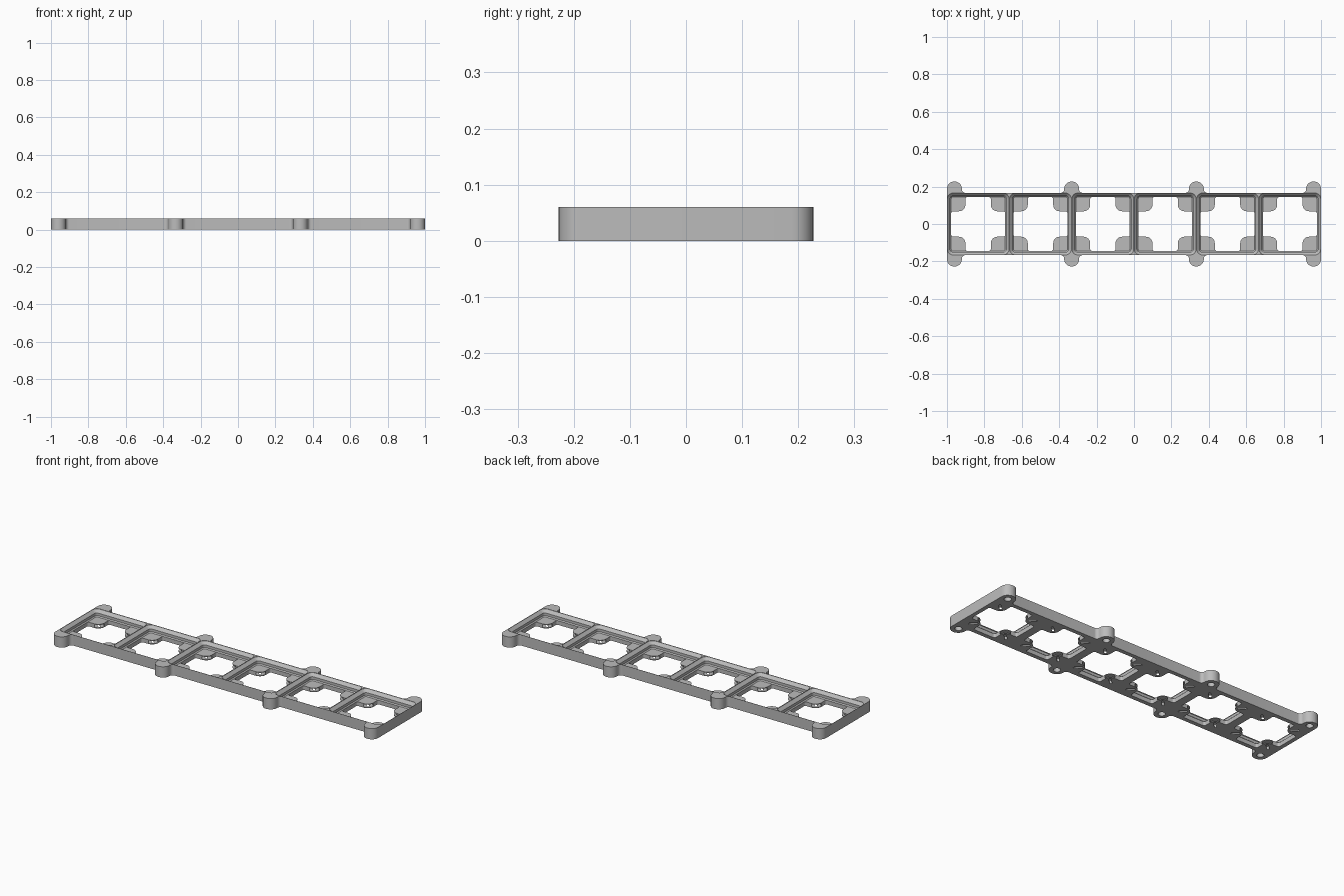
import bpy, bmesh, math
from mathutils import Vector, Matrix

old = bpy.data.objects.get("Cube")
if old:
    bpy.data.objects.remove(old, do_unlink=True)

PITCH, HALF_Y, TOP, FLOOR = 1 / 3, 1 / 6, 0.06, 0.023
cells = [(i - 2.5) * PITCH for i in range(6)]

grey = bpy.data.materials.new("plain grey")
grey.diffuse_color = (0.5, 0.5, 0.5, 1)
grey.use_nodes = True
grey.node_tree.nodes["Principled BSDF"].inputs["Base Color"].default_value = (0.5, 0.5, 0.5, 1)


def rounded(corners, steps=8):
    """Closed outline from (x, y, radius) corners, each replaced by an arc."""
    out = []
    for i, (x, y, r) in enumerate(corners):
        p = Vector((x, y))
        a = (Vector(corners[i - 1][:2]) - p).normalized()
        b = (Vector(corners[(i + 1) % len(corners)][:2]) - p).normalized()
        half = a.angle(b) / 2
        centre = p + (a + b).normalized() * (r / math.sin(half))
        start = p + a * (r / math.tan(half)) - centre
        end = p + b * (r / math.tan(half)) - centre
        sweep = start.angle_signed(end)
        for k in range(steps + 1):
            out.append(centre + Matrix.Rotation(-sweep * k / steps, 2) @ start)
    return out


def box_outline(hx, hy, r):
    return rounded([(hx, hy, r), (-hx, hy, r), (-hx, -hy, r), (hx, -hy, r)])


def loft(bm, rings, place=Matrix.Identity(4)):
    """Skin a stack of (outline, z) rings into a closed solid."""
    rows = [[bm.verts.new(place @ Vector((p.x, p.y, z))) for p in ring] for ring, z in rings]
    n = len(rows[0])
    for low, high in zip(rows, rows[1:]):
        for i in range(n):
            j = (i + 1) % n
            bm.faces.new((low[i], low[j], high[j], high[i]))
    bm.faces.new(rows[0][::-1])
    bm.faces.new(rows[-1])


def finish(name, bm):
    bmesh.ops.recalc_face_normals(bm, faces=bm.faces)
    mesh = bpy.data.meshes.new(name)
    bm.to_mesh(mesh)
    bm.free()
    mesh.materials.append(grey)
    obj = bpy.data.objects.new(name, mesh)
    bpy.context.collection.objects.link(obj)
    return obj


# Frame slab with rounded screw tabs along both long edges
tab, reach, tip, fillet = 0.04, 0.227, 0.039, 0.018
side = [(1, reach, tip), (1 - 2 * tab, reach, tip), (1 - 2 * tab, HALF_Y, fillet)]
for x in (PITCH, -PITCH):
    side += [(x + tab, HALF_Y, fillet), (x + tab, reach, tip),
             (x - tab, reach, tip), (x - tab, HALF_Y, fillet)]
side += [(-1 + 2 * tab, HALF_Y, fillet), (-1 + 2 * tab, reach, tip), (-1, reach, tip)]
slab = rounded(side + [(-x, -y, r) for x, y, r in side])
bm = bmesh.new()
loft(bm, [(slab, 0), (slab, TOP)])
frame = finish("baseplate_frame", bm)

# Stepped socket in each cell: chamfer, straight wall, chamfer
sockets = bmesh.new()
rim = HALF_Y - 0.0015
profile = [(0.0226, FLOOR), (0.0171, FLOOR + 0.0055), (0.0171, TOP - 0.0171),
           (0.0015, TOP - 0.0015), (0.0015, TOP + 0.01)]
for x in cells:
    rings = [(box_outline(HALF_Y - d, HALF_Y - d, 0.032 - d), z) for d, z in profile]
    loft(sockets, rings, Matrix.Translation((x, 0, 0)))

# Cross-shaped opening through the floor, leaving the corner pads
openings = bmesh.new()
edge, pad = 0.1438, 0.068
arm = [(edge, pad, 0.01), (pad, pad, 0.035), (pad, edge, 0.01)]
cross = []
for sx, sy in ((1, 1), (-1, 1), (-1, -1), (1, -1)):
    quarter = [(sx * x, sy * y, r) for x, y, r in arm]
    cross += quarter if sx * sy > 0 else quarter[::-1]
cross = rounded(cross)
for x in cells:
    loft(openings, [(cross, -0.01), (cross, FLOOR + 0.001)], Matrix.Translation((x, 0, 0)))

# Magnet slots entering each pad from its inner corner, with a release slit below
slots, slits = bmesh.new(), bmesh.new()
slot_shape = box_outline(0.047, 0.025, 0.0245)
slit_shape = box_outline(0.024, 0.006, 0.0058)
for x in cells:
    for sx in (1, -1):
        for sy in (1, -1):
            turn = Matrix.Rotation(math.atan2(sy, sx), 4, 'Z')
            spot = Matrix.Translation((x + sx * 0.103, sy * 0.103, 0)) @ turn
            loft(slots, [(slot_shape, 0.004), (slot_shape, 0.0195)],
                 spot @ Matrix.Translation((-0.022, 0, 0)))
            loft(slits, [(slit_shape, -0.01), (slit_shape, 0.008)], spot)

# Blind screw holes under the tabs
holes = bmesh.new()
hole = box_outline(0.018, 0.018, 0.0178)
for x in (-1 + tab, -PITCH, PITCH, 1 - tab):
    for sy in (1, -1):
        loft(holes, [(hole, -0.01), (hole, 0.045)], Matrix.Translation((x, sy * 0.187, 0)))

# Cut everything out of the slab, then drop the cutters
cutters = [finish(name, b) for name, b in (
    ("socket_cutter", sockets), ("opening_cutter", openings), ("slot_cutter", slots),
    ("slit_cutter", slits), ("hole_cutter", holes))]
for cutter in cutters:
    cutter.hide_render = True
    mod = frame.modifiers.new(cutter.name, 'BOOLEAN')
    mod.operation, mod.solver, mod.object = 'DIFFERENCE', 'EXACT', cutter
bpy.context.view_layer.objects.active = frame
frame.select_set(True)
for other in cutters:
    other.select_set(False)
for cutter in cutters:
    bpy.ops.object.modifier_apply(modifier=cutter.name)
for cutter in cutters:
    bpy.data.objects.remove(cutter, do_unlink=True)
bpy.ops.object.shade_smooth_by_angle(angle=math.radians(30))
